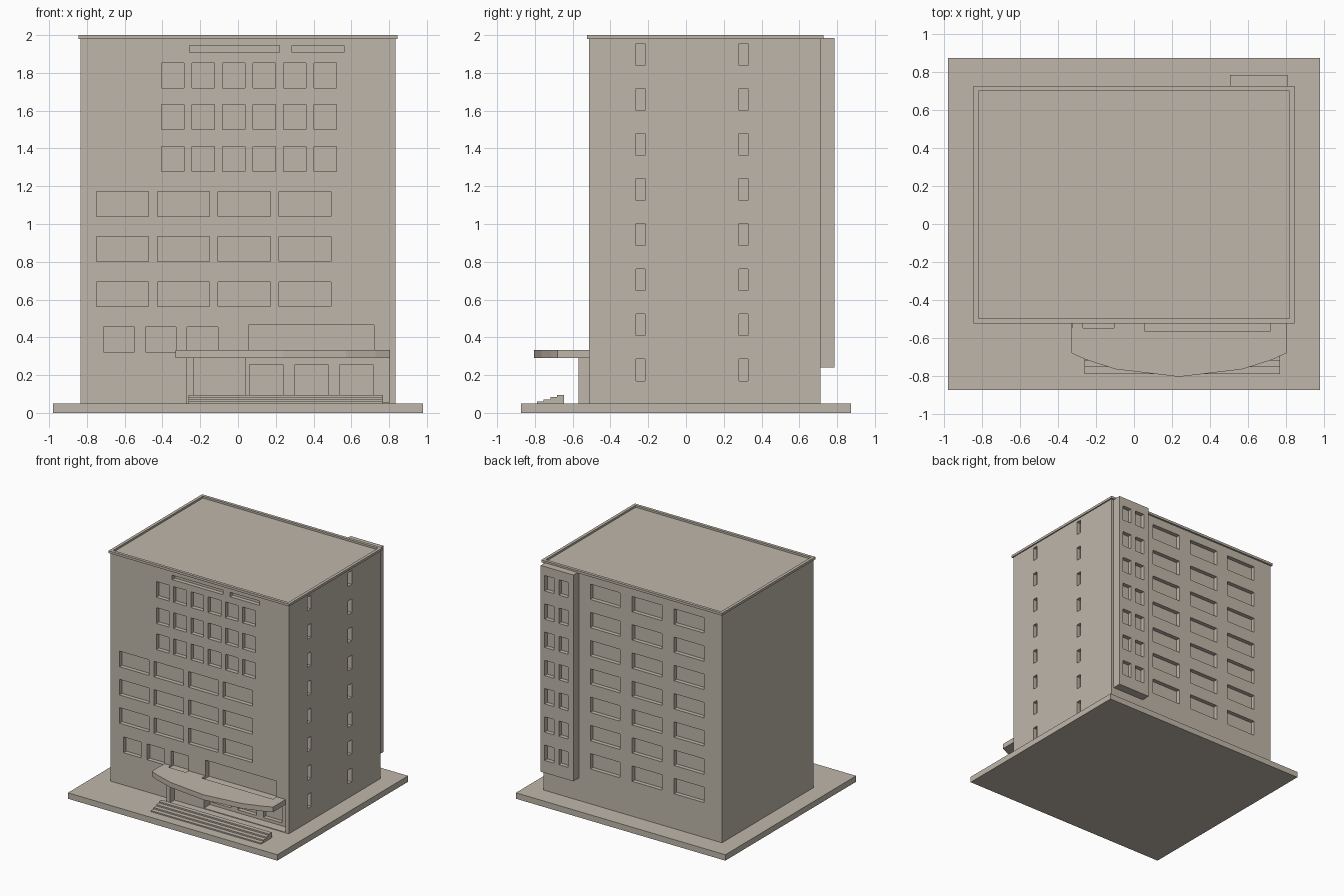
import bpy
import bmesh

if "Cube" in bpy.data.objects:
    bpy.data.objects.remove(bpy.data.objects["Cube"])

stone = bpy.data.materials.new("warm_stone")
stone.diffuse_color = (0.52, 0.47, 0.40, 1)
stone.use_nodes = True
stone.node_tree.nodes["Principled BSDF"].inputs["Base Color"].default_value = stone.diffuse_color


def make_object(name, bm):
    bmesh.ops.recalc_face_normals(bm, faces=bm.faces)
    mesh = bpy.data.meshes.new(name)
    bm.to_mesh(mesh)
    bm.free()
    mesh.materials.append(stone)
    ob = bpy.data.objects.new(name, mesh)
    bpy.context.collection.objects.link(ob)
    return ob


def boxes(name, spans):
    """One object from boxes given as (x0, x1, y0, y1, z0, z1)."""
    bm = bmesh.new()
    for x0, x1, y0, y1, z0, z1 in spans:
        verts = bmesh.ops.create_cube(bm, size=1)["verts"]
        for v in verts:
            v.co.x = x1 if v.co.x > 0 else x0
            v.co.y = y1 if v.co.y > 0 else y0
            v.co.z = z1 if v.co.z > 0 else z0
    return make_object(name, bm)


def prism(name, outline, vec):
    bm = bmesh.new()
    face = bm.faces.new([bm.verts.new(p) for p in outline])
    ext = bmesh.ops.extrude_face_region(bm, geom=[face])["geom"]
    bmesh.ops.translate(bm, vec=vec, verts=[g for g in ext if isinstance(g, bmesh.types.BMVert)])
    return make_object(name, bm)


def cut(ob, cutters):
    for c in cutters:
        c.hide_render = True
        mod = ob.modifiers.new("cut", "BOOLEAN")
        mod.operation = "DIFFERENCE"
        mod.solver = "EXACT"
        mod.object = c
    bpy.context.view_layer.update()
    dg = bpy.context.evaluated_depsgraph_get()
    mesh = bpy.data.meshes.new_from_object(ob.evaluated_get(dg))
    ob.modifiers.clear()
    ob.data = mesh


FRONT, BACK, SIDE, TOWER = -0.513, 0.711, 0.835, 0.785
D = 0.035  # window depth

# Ground slab, main block and stair tower
boxes("ground_slab", [(-0.98, 0.98, -0.874, 0.874, 0, 0.05)])
body = boxes("main_block", [(-SIDE, SIDE, FRONT, BACK, 0.05, 1.982)])
tower = boxes("rear_tower", [(0.505, 0.81, BACK, TOWER, 0.24, 1.985)])

# Roof slab with sunken centre
roof = boxes("roof_parapet", [(-0.845, 0.845, -0.523, 0.727, 1.98, 2.0)])
sunk = boxes("roof_cutter", [(-0.82, 0.82, -0.498, 0.702, 1.984, 2.1)])
cut(roof, [sunk])

# Front windows: small upper grid, wide middle grid, lower row, top slots
front = []
for z in (1.278, 1.499, 1.72):
    for i in range(6):
        x = -0.405 + 0.1615 * i
        front.append((x, x + 0.12, FRONT - D, FRONT + D, z, z + 0.133))
for z in (0.562, 0.801, 1.04):
    for i in range(4):
        x = -0.75 + 0.3225 * i
        front.append((x, x + 0.276, FRONT - D, FRONT + D, z, z + 0.132))
for i in range(3):
    x = -0.713 + 0.222 * i
    front.append((x, x + 0.164, FRONT - D, FRONT + D, 0.323, 0.456))
for x0, x1 in ((-0.257, 0.22), (0.285, 0.56)):
    front.append((x0, x1, FRONT - D, FRONT + D, 1.909, 1.946))
# Long window above the canopy
front.append((0.055, 0.72, FRONT - 0.05, FRONT + 0.05, 0.31, 0.465))

# Narrow slits on the right wall
slits = []
for yc in (-0.24, 0.304):
    for i in range(8):
        z = 0.17 + 0.2385 * i
        slits.append((SIDE - D, SIDE + D, yc - 0.024, yc + 0.024, z, z + 0.116))

# Rear windows and tower windows share seven floors
rear, tower_wins = [], []
for i in range(7):
    z = 0.345 + 0.239 * i
    for k in range(3):
        x = -0.664 + 0.392 * k
        rear.append((x, x + 0.278, BACK - D, BACK + D, z, z + 0.13))
    for x in (0.556, 0.688):
        tower_wins.append((x, x + 0.085, TOWER - D, TOWER + D, z, z + 0.13))

# Entrance recess with three door openings
entry = [(0.04, 0.803, FRONT - 0.02, FRONT + 0.08, 0.055, 0.29)]
doors = [(x, x + 0.175, FRONT + 0.06, FRONT + 0.115, 0.08, 0.257) for x in (0.062, 0.302, 0.54)]

front_cut = boxes("front_window_cutter", front)
others = [boxes("slit_cutter", slits), boxes("rear_window_cutter", rear),
          boxes("entry_cutter", entry), boxes("door_cutter", doors)]
tower_cut = boxes("tower_window_cutter", tower_wins)
cut(body, [front_cut] + others)
cut(tower, [tower_cut])

# Curved entrance canopy, notched below the windows
half = [(0.5675, -0.505), (0.5675, -0.68), (0.49, -0.715), (0.335, -0.765)]
outline = ([(0.2375 - x, y, 0.29) for x, y in half] + [(0.2375, -0.805, 0.29)]
           + [(0.2375 + x, y, 0.29) for x, y in reversed(half)])
canopy = prism("canopy", outline, (0, 0, 0.043))
cut(canopy, [front_cut])

# Canopy pier
boxes("canopy_pier", [(-0.272, -0.235, -0.57, FRONT, 0.05, 0.29)])

# Entrance steps, rising toward the building
profile = [(-0.645, 0.05), (-0.79, 0.05)]
for i in range(4):
    z = 0.06 + 0.0117 * i
    profile += [(-0.79 + 0.036 * i, z), (-0.79 + 0.036 * (i + 1), z)]
profile[-1] = (-0.645, profile[-1][1])
prism("entrance_steps", [(-0.262, y, z) for y, z in profile], (1.03, 0, 0))

# Remove helpers
for c in [sunk, front_cut, tower_cut] + others:
    bpy.data.objects.remove(c)
